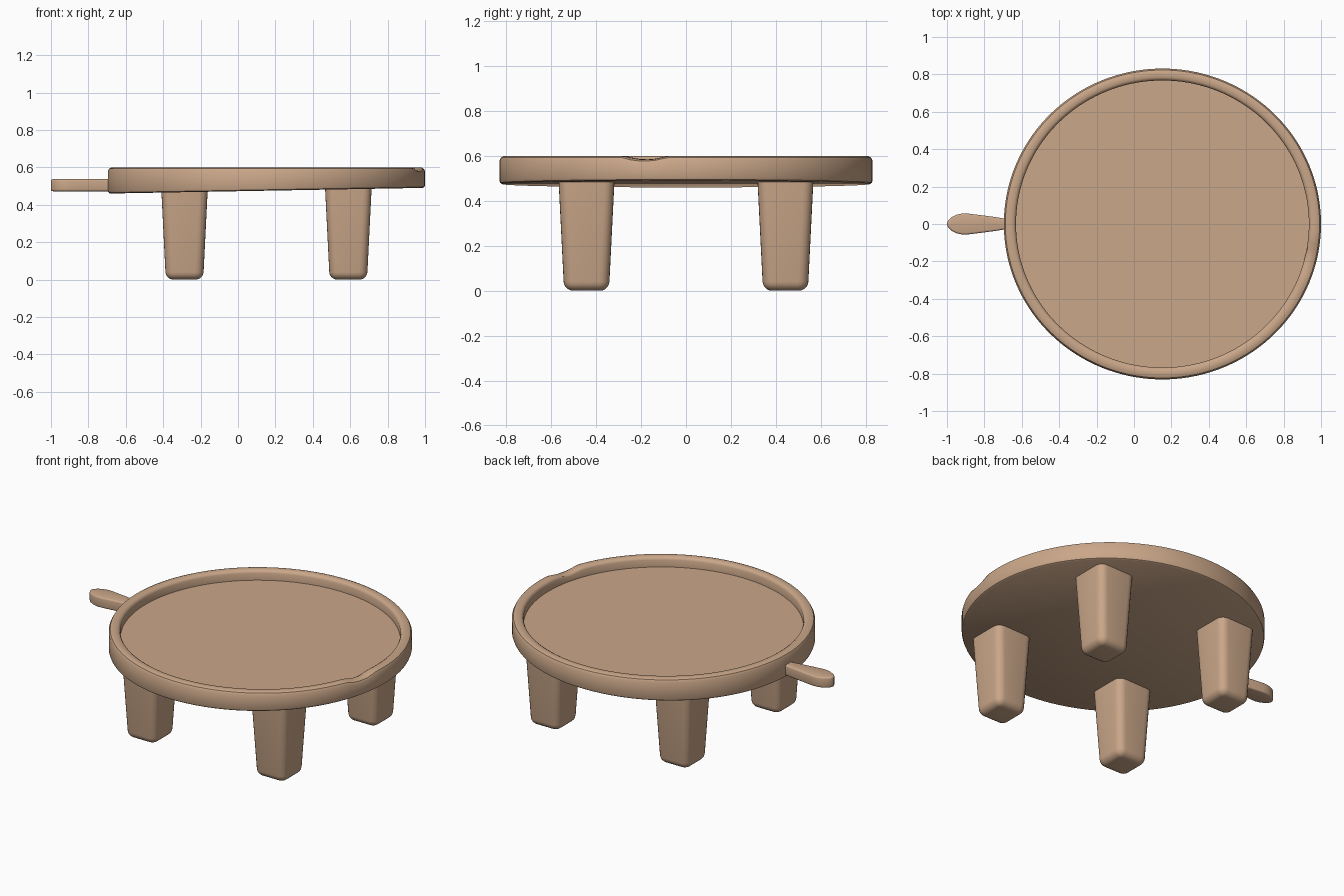
import bpy
import bmesh
from math import sin, cos, pi, radians, exp
from mathutils import Matrix, Vector

cube = bpy.data.objects.get("Cube")
if cube:
    bpy.data.objects.remove(cube, do_unlink=True)

CENTRE_X = 0.152
TAN = (0.59, 0.385, 0.25, 1.0)

clay = bpy.data.materials.new("warm tan clay")
clay.use_nodes = True
clay.diffuse_color = TAN
clay.node_tree.nodes["Principled BSDF"].inputs["Base Color"].default_value = TAN


def finish(name, bm, angle=35):
    """Turn a bmesh into a smooth-shaded object with the shared material."""
    bmesh.ops.recalc_face_normals(bm, faces=bm.faces)
    mesh = bpy.data.meshes.new(name)
    bm.to_mesh(mesh)
    bm.free()
    mesh.materials.append(clay)
    obj = bpy.data.objects.new(name, mesh)
    bpy.context.collection.objects.link(obj)
    bpy.ops.object.select_all(action="DESELECT")
    obj.select_set(True)
    bpy.context.view_layer.objects.active = obj
    bpy.ops.object.shade_smooth_by_angle(angle=radians(angle))
    return obj


def bevel(bm, edges, width, segments):
    bmesh.ops.bevel(bm, geom=edges, offset=width, segments=segments,
                    profile=0.5, affect="EDGES")


# Tray: turned rim profile with a sunken floor
bm = bmesh.new()
profile = [(0, 0.54), (0.783, 0.54), (0.783, 0.583), (0.788, 0.593), (0.799, 0.6),
           (0.826, 0.6), (0.84, 0.594), (0.848, 0.58), (0.848, 0.49),
           (0.844, 0.48), (0.836, 0.475), (0, 0.475)]
points = [bm.verts.new((r, 0, z)) for r, z in profile]
wires = [bm.edges.new(pair) for pair in zip(points, points[1:])]
bmesh.ops.spin(bm, geom=points + wires, axis=(0, 0, 1), cent=(0, 0, 0),
               angle=2 * pi, steps=144, use_duplicate=False)
bmesh.ops.remove_doubles(bm, verts=bm.verts, dist=0.0002)
notch = Vector((0.82, -0.19))
for v in bm.verts:
    # Shallow pouring dip in the rim
    if v.co.z > 0.57:
        v.co.z -= 0.016 * exp(-((v.co.xy - notch).length / 0.085) ** 4)
    # Underside slopes gently down towards the handle
    elif v.co.z < 0.5:
        v.co.z += 0.018 * v.co.x
    v.co.y *= 0.98
    v.co.x += CENTRE_X
finish("tray", bm)

# Handle: paddle outline widening towards a blunt rounded tip
bm = bmesh.new()
half = [(-0.66, 0.028), (-0.70, 0.03), (-0.74, 0.037), (-0.84, 0.05), (-0.89, 0.056),
        (-0.92, 0.056), (-0.95, 0.049), (-0.975, 0.036), (-0.992, 0.02), (-1.0, 0.006)]
outline = half + [(x, -y) for x, y in reversed(half)]
face = bm.faces.new([bm.verts.new((x, y, 0.472)) for x, y in outline])
raised = bmesh.ops.extrude_face_region(bm, geom=[face])["geom"]
bmesh.ops.translate(bm, vec=(0, 0, 0.065),
                    verts=[g for g in raised if isinstance(g, bmesh.types.BMVert)])
caps = [e for e in bm.edges if abs(e.verts[0].co.z - e.verts[1].co.z) < 0.001]
bevel(bm, caps, 0.01, 3)
finish("handle", bm, 40)

# Legs: tapered square posts with softened corners and feet
for end, sx in (("right", -1), ("left", 1)):
    for side, sy in (("front", -1), ("back", 1)):
        bm = bmesh.new()
        bmesh.ops.create_cube(bm, size=1, matrix=Matrix.Translation((0, 0, 0.5)))
        for v in bm.verts:
            width = 0.25 if v.co.z > 0.5 else 0.2
            v.co = (v.co.x * width, v.co.y * width, v.co.z * 0.5)
        uprights = [e for e in bm.edges if abs(e.verts[0].co.z - e.verts[1].co.z) > 0.1]
        bevel(bm, uprights, 0.045, 5)
        foot = [e for e in bm.edges if max(v.co.z for v in e.verts) < 0.01]
        bevel(bm, foot, 0.04, 5)
        bmesh.ops.translate(bm, verts=bm.verts,
                            vec=(CENTRE_X + sx * 0.438, sy * 0.443, 0))
        finish(f"{side}_{end}_leg", bm, 40)
